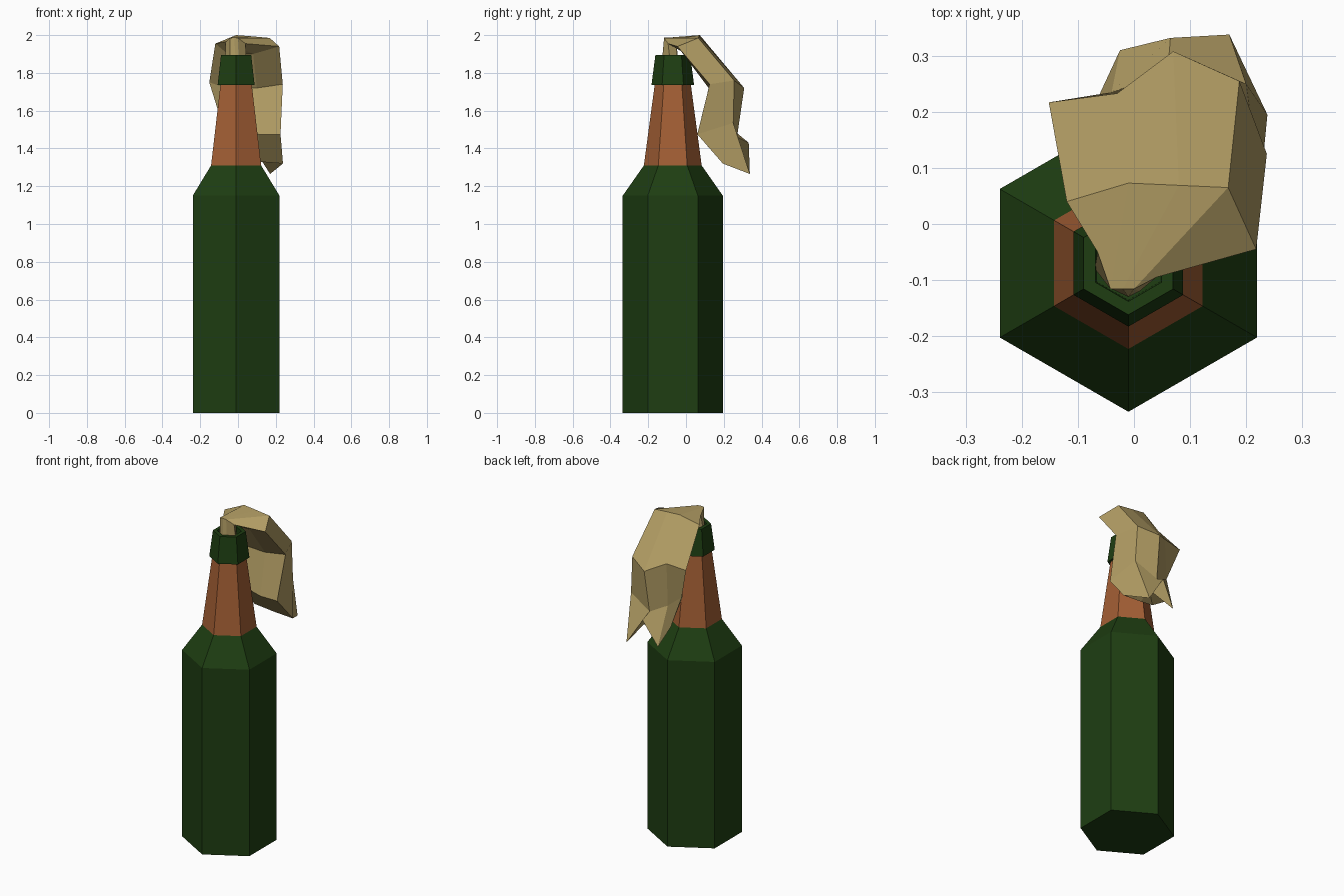
import bpy, bmesh
from math import cos, sin, pi

CX, CY = -0.01, -0.07   # bottle axis


def material(name, rgb):
    m = bpy.data.materials.new(name)
    m.diffuse_color = (*rgb, 1)
    return m


def loft(name, rings, mat, cap_start=True, cap_end=None):
    """Skin closed rings; cap_end is 'flat' or an apex point."""
    bm = bmesh.new()
    vs = [[bm.verts.new(p) for p in ring] for ring in rings]
    n = len(vs[0])
    for a, b in zip(vs, vs[1:]):
        for i in range(n):
            j = (i + 1) % n
            bm.faces.new((a[i], a[j], b[j], b[i]))
    if cap_start:
        bm.faces.new(vs[0][::-1])
    if cap_end == 'flat':
        bm.faces.new(vs[-1])
    elif cap_end:
        tip = bm.verts.new(cap_end)
        for i in range(n):
            bm.faces.new((vs[-1][i], vs[-1][(i + 1) % n], tip))
    bmesh.ops.recalc_face_normals(bm, faces=bm.faces)
    me = bpy.data.meshes.new(name)
    bm.to_mesh(me)
    bm.free()
    me.materials.append(mat)
    ob = bpy.data.objects.new(name, me)
    bpy.context.collection.objects.link(ob)
    return ob


def hexes(profile):
    return [[(CX + r * cos(pi / 2 + k * pi / 3), CY + r * sin(pi / 2 + k * pi / 3), z)
             for k in range(6)] for r, z in profile]


green = material("green_glass", (0.013, 0.048, 0.006))
brown = material("brown_label", (0.37, 0.115, 0.035))
tan = material("tan_cloth", (0.445, 0.337, 0.127))

# six-sided bottle: body with shoulder, neck, hollow lip
loft("bottle_body", hexes([(.265, 0), (.265, 1.15), (.153, 1.31)]), green, cap_end='flat')
loft("bottle_neck", hexes([(.153, 1.31), (.096, 1.735)]), brown, cap_end='flat')
loft("bottle_lip", hexes([(.096, 1.735), (.113, 1.735), (.092, 1.895), (.068, 1.895), (.066, 1.80)]),
     green, cap_end='flat')

# rag: rings run left edge, outer left/middle/right, right edge, inner right/left
rag = [
    # stem inside the mouth
    [(-.07, -.08, 1.83), (-.042, -.115, 1.83), (-.01, -.13, 1.83), (.01, -.12, 1.83),
     (.045, -.08, 1.83), (.02, -.04, 1.83), (-.045, -.04, 1.83)],
    # bend above the mouth
    [(-.065, -.05, 1.965), (-.042, -.116, 1.985), (-.02, -.116, 1.987), (0, -.116, 1.985),
     (.04, -.095, 1.955), (.02, -.05, 1.93), (-.04, -.05, 1.93)],
    # crest
    [(-.12, .04, 1.955), (-.01, .073, 2.0), (.08, .069, 1.993), (.168, .065, 1.985),
     (.218, -.045, 1.94), (.08, 0, 1.90), (-.06, .03, 1.905)],
    # drop behind the neck
    [(-.152, .217, 1.75), (-.03, .233, 1.765), (.07, .308, 1.72), (.188, .255, 1.76),
     (.237, .125, 1.74), (.1, .12, 1.72), (-.06, .13, 1.72)],
    # pinch
    [(-.09, .17, 1.55), (-.04, .235, 1.51), (.06, .27, 1.46), (.2, .25, 1.535),
     (.225, .06, 1.475), (.11, .06, 1.475), (-.03, .075, 1.50)],
    # ragged hem with two tips
    [(-.057, .23, 1.38), (-.025, .31, 1.28), (.065, .332, 1.43), (.17, .338, 1.265),
     (.238, .195, 1.32), (.11, .19, 1.33), (0, .16, 1.36)],
]
loft("rag", rag, tan, cap_end=(.09, .24, 1.39))
